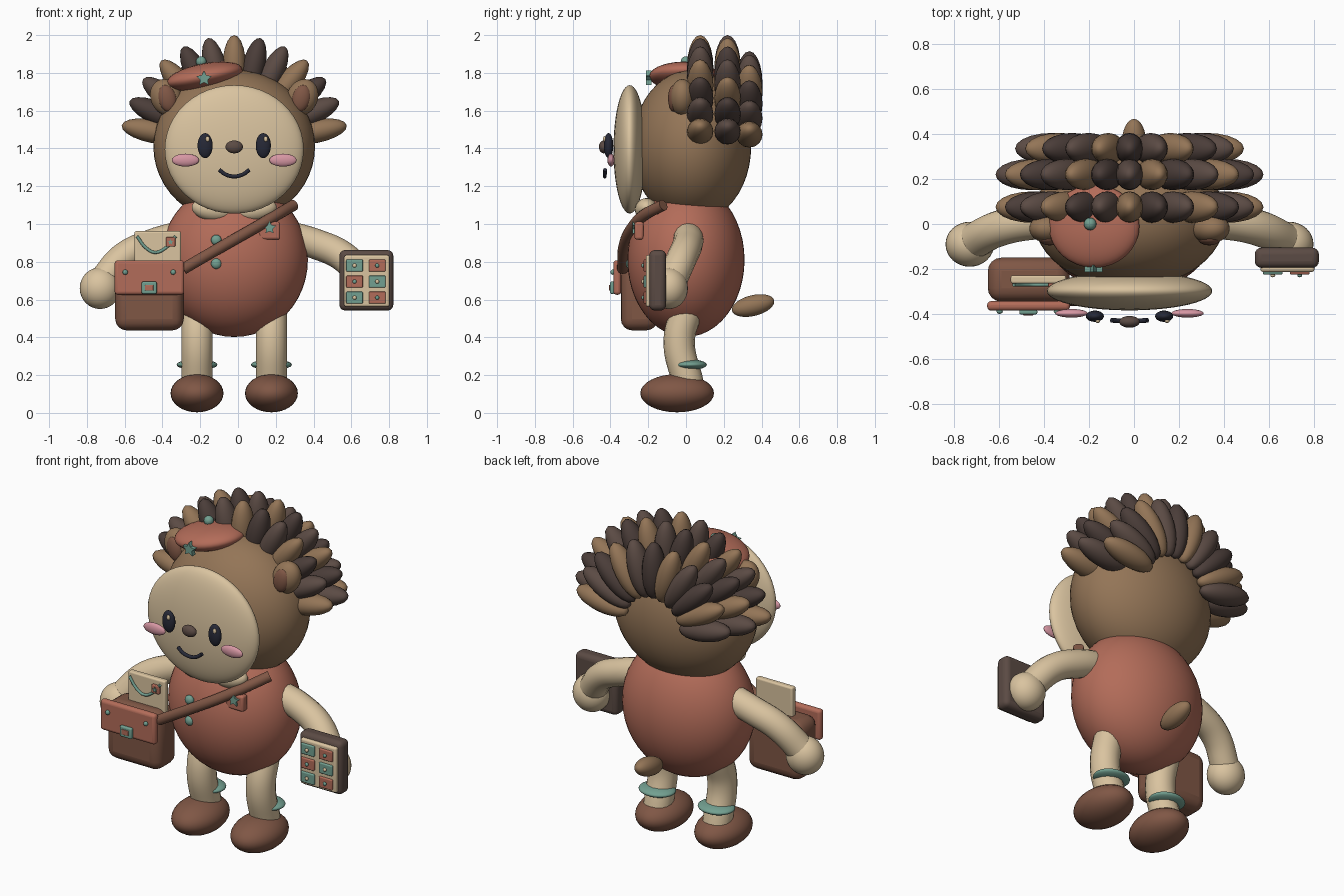
import bpy, bmesh, math
from mathutils import Vector

if "Cube" in bpy.data.objects:
    bpy.data.objects.remove(bpy.data.objects["Cube"])

CX = -0.02  # the figure's line of symmetry


def material(name, r, g, b):
    m = bpy.data.materials.new(name)
    m.diffuse_color = (r, g, b, 1)
    m.use_nodes = True
    m.node_tree.nodes["Principled BSDF"].inputs["Base Color"].default_value = m.diffuse_color
    return m


CREAM = material("cream", .70, .55, .35)
TAN = material("tan_brown", .295, .178, .095)
RED = material("terracotta", .45, .150, .100)
BROWN = material("chestnut", .215, .095, .060)
DARK = material("dark_brown", .105, .070, .058)
DEEP = material("deep_brown", .070, .047, .041)
NAVY = material("navy", .020, .022, .038)
PINK = material("pink", .68, .31, .37)
TEAL = material("teal", .171, .352, .283)


def finish(ob, name, mat, angle=40):
    ob.name = name
    ob.data.materials.append(mat)
    bpy.ops.object.select_all(action='DESELECT')
    ob.select_set(True)
    bpy.context.view_layer.objects.active = ob
    bpy.ops.object.shade_smooth_by_angle(angle=math.radians(angle))
    return ob


def ball(name, mat, loc, radii, rot=(0, 0, 0), seg=32):
    bpy.ops.mesh.primitive_uv_sphere_add(segments=seg, ring_count=seg // 2, location=loc,
                                         rotation=[math.radians(a) for a in rot])
    ob = bpy.context.object
    ob.scale = radii
    return finish(ob, name, mat, 80)


def box(name, mat, x, y, z, bevel):
    """Rounded box from three (min, max) ranges."""
    bpy.ops.mesh.primitive_cube_add(size=1, location=[(a + b) / 2 for a, b in (x, y, z)])
    ob = bpy.context.object
    ob.scale = [b - a for a, b in (x, y, z)]
    bpy.ops.object.transform_apply(location=False, rotation=False, scale=True)
    mod = ob.modifiers.new("round", 'BEVEL')
    mod.width, mod.segments = bevel, 4
    return finish(ob, name, mat, 40)


def tube(name, mat, pts, radius, smooth=True):
    cu = bpy.data.curves.new(name, 'CURVE')
    cu.dimensions = '3D'
    cu.bevel_depth, cu.bevel_resolution, cu.use_fill_caps = radius, 6, True
    sp = cu.splines.new('BEZIER')
    sp.bezier_points.add(len(pts) - 1)
    for bp, p in zip(sp.bezier_points, pts):
        bp.co = p
        bp.handle_left_type = bp.handle_right_type = 'AUTO' if smooth else 'VECTOR'
    ob = bpy.data.objects.new(name, cu)
    bpy.context.collection.objects.link(ob)
    bpy.context.view_layer.objects.active = ob
    bpy.ops.object.select_all(action='DESELECT')
    ob.select_set(True)
    bpy.ops.object.convert(target='MESH')
    return finish(bpy.context.object, name, mat, 50)


def star(name, loc, r, depth):
    bm = bmesh.new()
    ring = []
    for i in range(10):
        a, q = math.pi / 2 + i * math.pi / 5, r if i % 2 == 0 else r * .5
        ring.append(bm.verts.new((q * math.cos(a), -depth / 2, q * math.sin(a))))
    face = bm.faces.new(ring)
    ext = bmesh.ops.extrude_face_region(bm, geom=[face])
    bmesh.ops.translate(bm, vec=Vector((0, depth, 0)),
                        verts=[v for v in ext['geom'] if isinstance(v, bmesh.types.BMVert)])
    bmesh.ops.recalc_face_normals(bm, faces=bm.faces)
    me = bpy.data.meshes.new(name)
    bm.to_mesh(me)
    bm.free()
    ob = bpy.data.objects.new(name, me)
    ob.location = loc
    bpy.context.collection.objects.link(ob)
    return finish(ob, name, TEAL, 30)


# Body, head, face, tail
ball("body", RED, (CX, 0, .81), (.39, .31, .408), seg=48)
ball("head", TAN, (CX, .03, 1.41), (.428, .315, .405), seg=48)
ball("face", CREAM, (CX, -.298, 1.395), (.368, .086, .34), seg=48)
ball("tail", TAN, (0, .355, .568), (.055, .115, .055), rot=(14, 0, 0))

# Paired parts
for side, s in (("left", -1), ("right", 1)):
    def X(d):
        return CX + s * d
    leg = X(.197)
    tube(f"{side}_leg", CREAM, [(leg, .01, .56), (leg, -.036, .38), (leg, .01, .16)], .083)
    ball(f"{side}_anklet", TEAL, (leg, .02, .255), (.108, .09, .028))
    ball(f"{side}_shoe", BROWN, (leg, -.047, .104), (.14, .195, .101))
    tube(f"{side}_arm", CREAM, [(X(.27), .01, .94), (X(.43), .01, .895),
                                (X(.58), -.02, .825), (X(.70), -.08, .69)], .08)
    ball(f"{side}_hand", CREAM, (X(.71), -.09, .66), (.108, .1, .11))
    ball(f"{side}_ear", TAN, (X(.36), -.02, 1.67), (.082, .065, .1), rot=(0, s * 25, 0))
    ball(f"{side}_inner_ear", BROWN, (X(.355), -.065, 1.665), (.048, .03, .072), rot=(0, s * 15, 0))
    ball(f"{side}_eye", NAVY, (X(.154), -.41, 1.415), (.04, .025, .066))
    ball(f"{side}_eye_glint", CREAM, (X(.154) + .013, -.432, 1.45), (.011, .008, .015), seg=12)
    ball(f"{side}_cheek", PINK, (X(.258), -.397, 1.338), (.072, .019, .034))
    ball(f"{side}_collar", CREAM, (X(.118), -.21, 1.075), (.108, .06, .06), rot=(0, s * -10, 0))

# Nose and mouth
ball("nose", DARK, (CX, -.435, 1.408), (.046, .026, .034))
tube("mouth", NAVY, [(CX - .08, -.428, 1.287), (CX - .045, -.43, 1.262), (CX, -.43, 1.252),
                     (CX + .045, -.43, 1.262), (CX + .08, -.428, 1.287)], .0105)

# Three fans of quills: y, count, radius of centres, half length, colour shift
rows = [(.075, 13, .42, .17, 0), (.22, 13, .42, .17, 1), (.335, 11, .335, .17, 0)]
for r, (y, n, rad, half, shift) in enumerate(rows):
    for i in range(n):
        deg = 11 + 158 * i / (n - 1)
        a = math.radians(deg)
        loc = (CX + rad * 1.04 * math.cos(a), y, 1.41 + rad * math.sin(a))
        ball(f"quill_{r}_{i}", (TAN, DARK, DEEP)[(i + shift) % 3], loc,
             (half, .07, .062), rot=(0, -deg, 0), seg=20)

# Beret
ball("beret", RED, (-.177, -.01, 1.782), (.205, .185, .068), rot=(0, -11, 0))
ball("beret_button", TEAL, (-.195, 0, 1.86), (.028, .028, .028), seg=16)
star("beret_star", (-.18, -.198, 1.77), .042, .03)

# Shirt buttons and chest badge
for z in (.915, .79):
    ball("shirt_button", TEAL, (-.115, -.298, z), (.028, .02, .028), seg=16)
box("badge", RED, (.107, .223), (-.272, -.225), (.918, 1.012), .012)
star("badge_star", (.167, -.275, .98), .036, .018)

# Shoulder bag with strap
box("bag", BROWN, (-.65, -.287), (-.345, -.15), (.437, .79), .06)
box("bag_flap", RED, (-.653, -.285), (-.385, -.343), (.625, .808), .018)
box("buckle", TEAL, (-.51, -.43), (-.402, -.38), (.63, .695), .008)
box("buckle_center", RED, (-.493, -.447), (-.407, -.395), (.647, .678), .004)
for x in (-.597, -.343):
    ball("bag_rivet", TEAL, (x, -.388, .745), (.014, .012, .014), seg=12)
tube("strap", BROWN, [(.295, -.12, 1.10), (.2, -.225, 1.045), (.09, -.285, .98),
                      (-.06, -.325, .895), (-.29, -.335, .762)], .03)

# Map tucked in the bag
box("map", CREAM, (-.548, -.302), (-.265, -.228), (.7, .962), .01)
tube("map_route", TEAL, [(-.535, -.27, .935), (-.485, -.27, .872), (-.44, -.27, .85),
                         (-.385, -.27, .872), (-.33, -.27, .935)], .008)
box("map_stamp", RED, (-.382, -.332), (-.28, -.26), (.88, .93), .005)
star("map_stamp_star", (-.357, -.282, .905), .016, .01)

# Display tray with six little drawers
box("tray", DARK, (.537, .822), (-.195, -.105), (.542, .862), .03)
box("tray_panel", CREAM, (.562, .802), (-.213, -.18), (.562, .835), .012)
for row in range(3):
    for col in range(2):
        x, z = .617 + .12 * col, .78 - .085 * row
        front = (row + col) % 2
        box("drawer", (TEAL, RED)[front], (x - .044, x + .044), (-.224, -.205),
            (z - .032, z + .032), .006)
        ball("drawer_knob", (CREAM, TEAL)[front], (x, -.228, z), (.011, .009, .011), seg=12)
